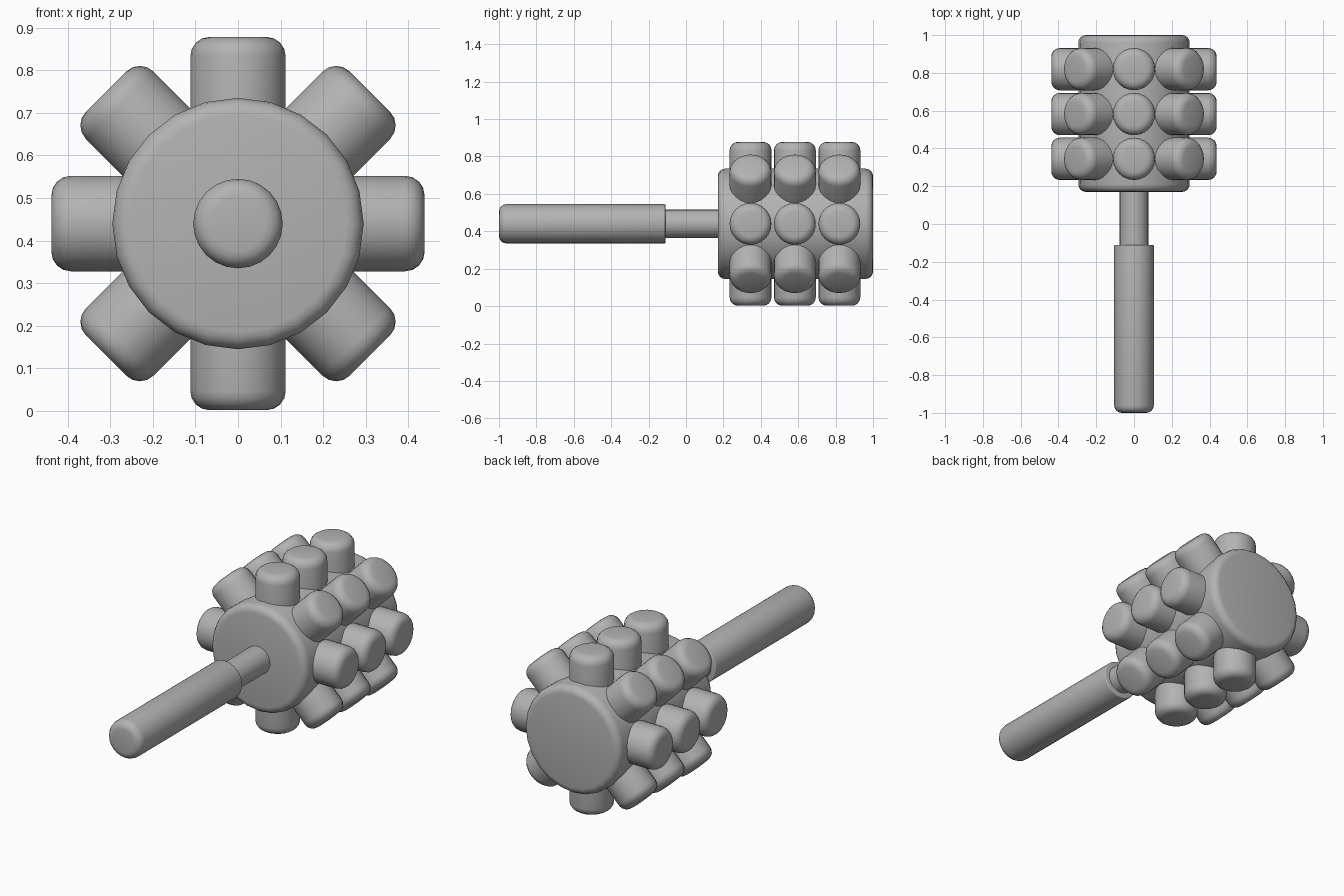
import bpy, bmesh, math
from mathutils import Matrix, Vector

cube = bpy.data.objects.get("Cube")
if cube:
    bpy.data.objects.remove(cube, do_unlink=True)

AXIS_Z = 0.44

grey = bpy.data.materials.new("plain_grey")
grey.use_nodes = True
grey.diffuse_color = (0.45, 0.45, 0.45, 1)
grey.node_tree.nodes["Principled BSDF"].inputs["Base Color"].default_value = grey.diffuse_color


def rod(name, radius, start, end, round_start=0.0, round_end=0.0, sides=24):
    """Capped cylinder from start to end, with optional rounded rims."""
    start, end = Vector(start), Vector(end)
    axis = end - start
    half = axis.length / 2
    bm = bmesh.new()
    bmesh.ops.create_cone(bm, cap_ends=True, segments=sides,
                          radius1=radius, radius2=radius, depth=2 * half)
    for side, size in ((-1, round_start), (1, round_end)):
        if size:
            rim = [e for e in bm.edges
                   if all(abs(v.co.z - side * half) < 1e-4 for v in e.verts)]
            bmesh.ops.bevel(bm, geom=rim, offset=size, segments=4,
                            profile=0.5, affect='EDGES')
    turn = axis.to_track_quat('Z', 'Y').to_matrix().to_4x4()
    bm.transform(Matrix.Translation((start + end) / 2) @ turn)
    mesh = bpy.data.meshes.new(name)
    bm.to_mesh(mesh)
    bm.free()
    mesh.materials.append(grey)
    obj = bpy.data.objects.new(name, mesh)
    bpy.context.collection.objects.link(obj)
    bpy.ops.object.select_all(action='DESELECT')
    obj.select_set(True)
    bpy.context.view_layer.objects.active = obj
    bpy.ops.object.shade_smooth_by_angle(angle=math.radians(40))
    return obj


# Handle, neck and drum along one axis
rod("handle", 0.105, (0, -1, AXIS_Z), (0, -0.11, AXIS_Z), 0.04, 0.006)
rod("neck", 0.076, (0, -0.15, AXIS_Z), (0, 0.2, AXIS_Z))
rod("drum", 0.295, (0, 0.17, AXIS_Z), (0, 1, AXIS_Z), 0.04, 0.04)

# Three rings of eight rounded pegs
for ring, y in enumerate((0.345, 0.582, 0.82)):
    for i in range(8):
        a = i * math.pi / 4
        out = Vector((math.cos(a), 0, math.sin(a)))
        centre = Vector((0, y, AXIS_Z))
        rod(f"peg_{ring + 1}_{i + 1}", 0.112, centre + out * 0.2,
            centre + out * 0.438, 0, 0.045)
